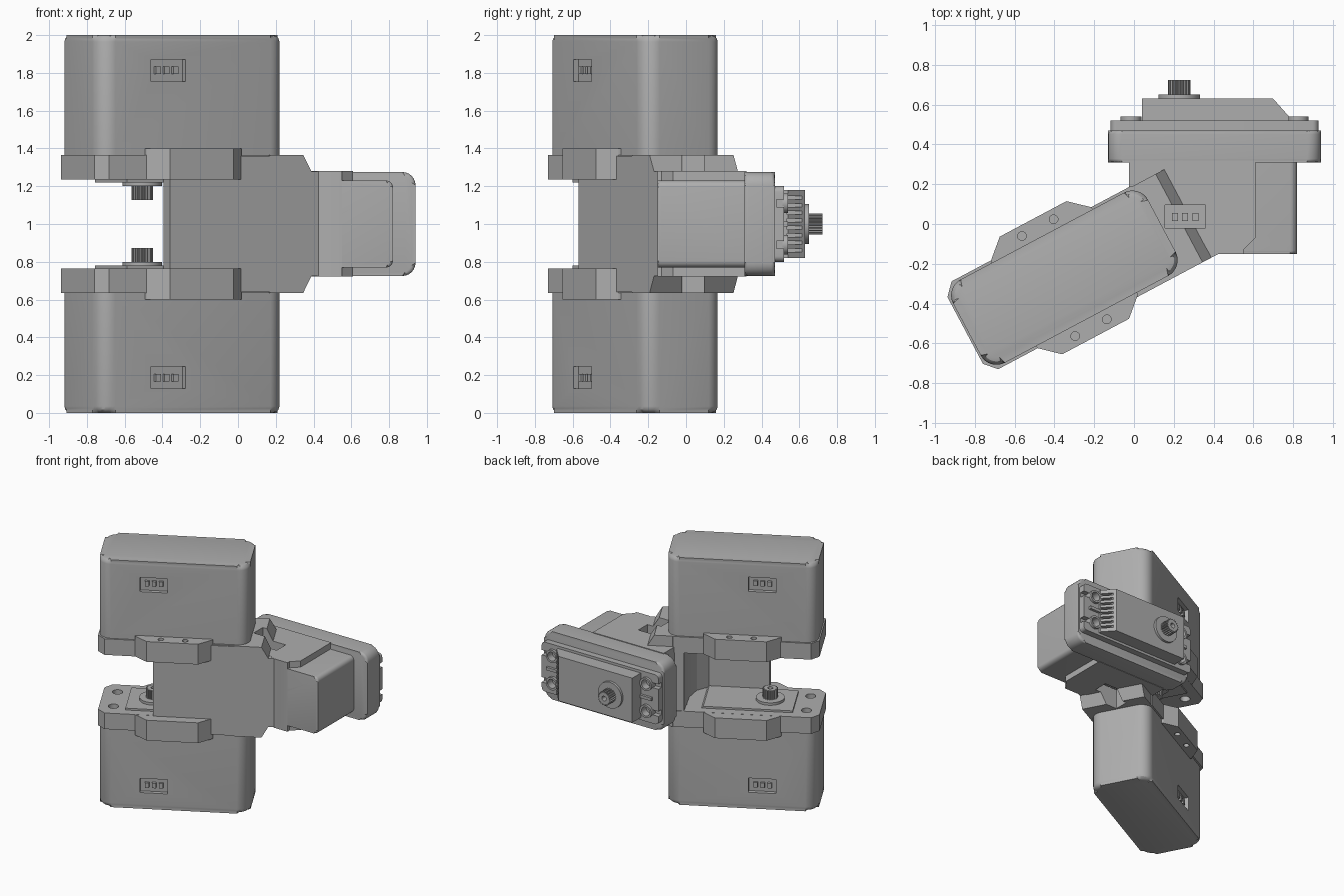
import bpy, bmesh, math
from mathutils import Matrix, Vector

if "Cube" in bpy.data.objects:
    bpy.data.objects.remove(bpy.data.objects["Cube"])

T, R = Matrix.Translation, Matrix.Rotation
grey = bpy.data.materials.new("servo grey")
grey.diffuse_color = (0.42, 0.42, 0.42, 1)
grey.use_nodes = True
grey.node_tree.nodes["Principled BSDF"].inputs["Base Color"].default_value = grey.diffuse_color

# Placement frames: local x is the long axis, local z runs from case bottom to shaft
ARM = T((-0.35, -0.27, 0)) @ R(math.radians(28), 4, 'Z')
LOWER = ARM
UPPER = T((0, 0, 2)) @ Matrix.Scale(-1, 4, (0, 0, 1)) @ ARM
SIDE = T((0.405, -0.15, 1.0)) @ R(math.radians(-90), 4, 'X')


def rect(x0, x1, y0, y1, r=0.0, n=5):
    if r == 0:
        return [(x0, y0), (x1, y0), (x1, y1), (x0, y1)]
    pts = []
    for k, (cx, cy) in enumerate([(x1 - r, y1 - r), (x0 + r, y1 - r),
                                  (x0 + r, y0 + r), (x1 - r, y0 + r)]):
        for i in range(n + 1):
            a = math.pi / 2 * (k + i / n)
            pts.append((cx + r * math.cos(a), cy + r * math.sin(a)))
    return pts


def circle(x, y, r, n=24, r2=None):
    out = []
    for i in range(n):
        a, q = 2 * math.pi * i / n, (r2 if r2 and i % 4 > 1 else r)
        out.append((x + q * math.cos(a), y + q * math.sin(a)))
    return out


def build(name, prisms, mat, bevel=0, ends=(0,), seg=3):
    """Each prism is (outline, z0, z1); bevel rounds the bottom (0) and/or top (1) rim."""
    bm = bmesh.new()
    for pts, z0, z1 in prisms:
        lo = [bm.verts.new((x, y, z0)) for x, y in pts]
        hi = [bm.verts.new((x, y, z1)) for x, y in pts]
        caps = [bm.faces.new(lo[::-1]), bm.faces.new(hi)]
        for i in range(len(pts)):
            j = (i + 1) % len(pts)
            bm.faces.new((lo[i], lo[j], hi[j], hi[i]))
        if bevel:
            rim = [e for k in ends for e in caps[k].edges]
            bmesh.ops.bevel(bm, geom=rim, offset=bevel, segments=seg,
                            profile=0.5, affect='EDGES', clamp_overlap=True)
    bm.transform(mat)
    bmesh.ops.recalc_face_normals(bm, faces=bm.faces[:])
    me = bpy.data.meshes.new(name)
    bm.to_mesh(me)
    bm.free()
    me.materials.append(grey)
    ob = bpy.data.objects.new(name, me)
    bpy.context.collection.objects.link(ob)
    return ob


def cut(ob, prisms, mat):
    tool = build("cutter", prisms, mat)
    tool.hide_render = True
    mod = ob.modifiers.new("cut", 'BOOLEAN')
    mod.operation, mod.solver, mod.object = 'DIFFERENCE', 'EXACT', tool
    bpy.context.view_layer.update()
    dg = bpy.context.evaluated_depsgraph_get()
    new = bpy.data.meshes.new_from_object(ob.evaluated_get(dg))
    ob.modifiers.clear()
    ob.data = new
    bpy.data.objects.remove(tool)


def windows(y0, y1):
    return [(rect(-0.25, -0.045, s * y0, s * y1) if s > 0 else
             rect(-0.25, -0.045, -y1, -y0), 0.13, 0.245) for s in (1, -1)]


def pins(name, y, mat):
    build(name, [(rect(x - 0.015, x + 0.015, *sorted((s * (y - 0.03), s * (y + 0.015)))),
                  0.165, 0.205) for s in (1, -1) for x in (-0.2, -0.148, -0.096)], mat)


def servo_top(tag, mat):
    # Chamfered gear case, bearing ring and splined shaft
    prof = [(-0.365, 0.6), (0.375, 0.6), (0.375, 0.69), (0.295, 0.78), (-0.365, 0.78)]
    case = build(tag + "_gear_case", [(prof, -0.18, 0.18)],
                 mat @ R(math.radians(90), 4, 'X'))
    build(tag + "_bearing_ring", [(circle(-0.178, 0, 0.105, 40), 0.77, 0.80)], mat, 0.012, (1,), 2)
    shaft = build(tag + "_spline_shaft", [(circle(-0.178, 0, 0.056, 80, 0.047), 0.79, 0.873)], mat)
    cut(shaft, [(circle(-0.178, 0, 0.02, 16), 0.82, 0.9)], mat)
    return case


# Upper and lower servos in covers with flanges and screw tabs
for tag, mat in (("upper", UPPER), ("lower", LOWER)):
    cover = build(tag + "_cover", [(rect(-0.555, 0.555, -0.237, 0.237, 0.09, 8), 0, 0.64)], mat, 0.035)
    cut(cover, windows(0.205, 0.3), mat)
    pins(tag + "_connector_pins", 0.21, mat)
    c = 0.055
    plate = [(-0.565, -0.19), (-0.51, -0.25), (0.51, -0.25), (0.565, -0.19),
             (0.565, 0.19), (0.51, 0.25), (-0.51, 0.25), (-0.565, 0.19)]
    flange = build(tag + "_flange", [(plate, 0.635, 0.765)], mat)
    cut(flange, [(circle(x, y, 0.038, 20), 0.68, 0.8)
                 for x in (-0.46, 0.46) for y in (-0.125, 0.125)], mat)
    for side, s in (("front", -1), ("back", 1)):
        tab = build(f"{tag}_{side}_tab", [([(-0.29, s * 0.23), (-0.285, s * 0.25), (-0.19, s * 0.335),
                    (0.19, s * 0.335), (0.285, s * 0.25), (0.29, s * 0.23)], 0.60, 0.764)], mat)
        cut(tab, [(circle(x, s * 0.285, 0.022, 16), 0.5, 0.66) for x in (-0.09, 0.09)], mat)
    servo_top(tag, mat)

# Side servo: body, rounded frame, ear plate with screw bosses
body = build("side_servo_body", [(rect(-0.345, 0.415, -0.23, 0.23, 0.035), 0, 0.48)], SIDE, 0.015)
cut(body, windows(0.2, 0.5), SIDE)
pins("side_connector_pins", 0.215, SIDE)
build("side_frame", [(rect(-0.535, 0.535, -0.275, 0.275, 0.07, 6), 0.46, 0.62)], SIDE, 0.018, (0, 1))
ears = build("side_ear_plate", [(rect(-0.522, 0.522, -0.2, 0.2, 0.03), 0.6, 0.67)], SIDE)
spots = [(x, y) for x in (-0.42, 0.42) for y in (-0.11, 0.11)]
slots = [(circle(x, y, 0.036, 20), 0.63, 0.8) for x, y in spots]
slots += [(rect(*sorted((s * 0.47, s * 0.6)), y - 0.02, y + 0.02), 0.63, 0.8)
          for s in (1, -1) for y in (-0.11, 0.11)]
cut(ears, slots, SIDE)
bosses = build("side_screw_bosses", [(circle(x, y, 0.052, 24), 0.66, 0.69) for x, y in spots], SIDE)
cut(bosses, [(circle(x, y, 0.036, 20), 0.6, 0.8) for x, y in spots], SIDE)
build("side_ear_ribs", [(rect(x - 0.05, x + 0.05, -0.012, 0.012), 0.66, 0.69)
                        for x in (-0.42, 0.42)], SIDE)
# Comb grooves in the chamfered end
case = servo_top("side", SIDE)
cut(case, [(rect(0.31, 0.42, y / 1000 - 0.009, y / 1000 + 0.009), 0.685, 0.8)
           for y in range(-140, 141, 40)], SIDE)

# Bracket: open C-shaped wall between the flanges
wall = build("bracket_wall", [([(-0.15, -0.258), (0.65, -0.258), (0.65, 0.245), (0.43, 0.245),
             (0.42, 0.0), (0.38, -0.12), (0.3, -0.19), (-0.15, -0.19)], 0.64, 1.36)], ARM)
# Bracket: block that steps down to the side servo sleeve
prof = [(0.45, 0.635), (0.65, 0.635), (0.70, 0.725), (0.78, 0.725),
        (0.78, 1.278), (0.70, 1.278), (0.65, 1.365), (0.45, 1.365)]
block = build("bracket_block", [(prof, -0.245, 0.258)], ARM @ R(math.radians(90), 4, 'X'))
sleeve = build("bracket_sleeve", [([(-0.025, 0.32), (0.61, 0.32), (0.61, -0.07), (0.55, -0.13),
               (0.55, -0.152), (0.43, -0.152), (0.1, 0.0), (-0.025, 0.12)], 0.722, 1.28)], Matrix())
for ob in (wall, block, sleeve):
    cut(ob, windows(0.205, 0.5), SIDE)

# Smooth the rounded corners, keep hard edges
for ob in bpy.context.scene.objects:
    ob.select_set(True)
    bpy.context.view_layer.objects.active = ob
bpy.ops.object.shade_smooth_by_angle(angle=math.radians(30))
